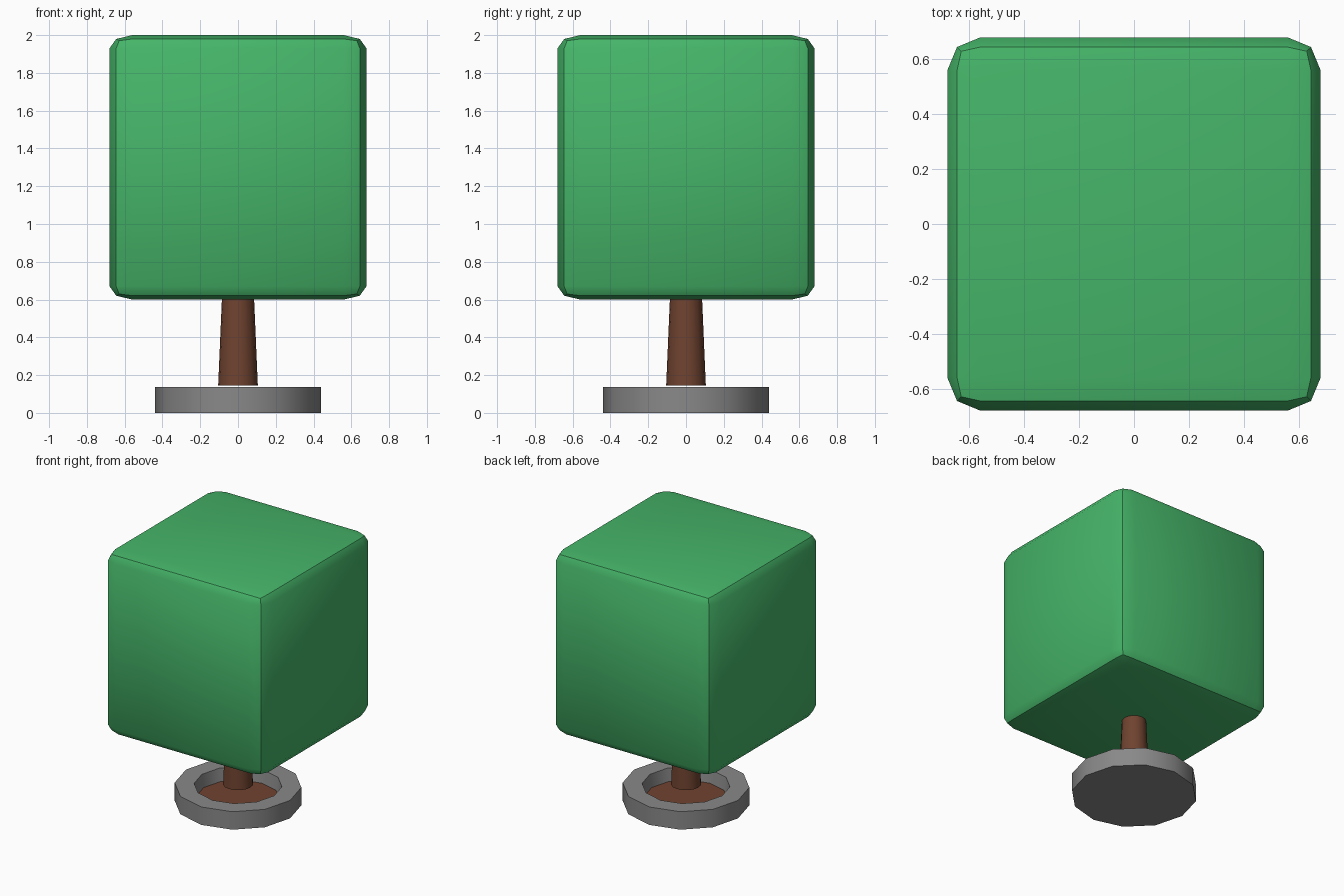
import bpy, bmesh, math
from mathutils import Matrix

if "Cube" in bpy.data.objects:
    bpy.data.objects.remove(bpy.data.objects["Cube"])


def material(name, rgb):
    m = bpy.data.materials.new(name)
    m.diffuse_color = (*rgb, 1)
    m.use_nodes = True
    m.node_tree.nodes["Principled BSDF"].inputs["Base Color"].default_value = m.diffuse_color
    return m


leaf = material("leaf green", (0.06, 0.46, 0.14))
bark = material("bark brown", (0.16, 0.056, 0.029))
stone = material("stone grey", (0.25, 0.25, 0.25))


def finish(bm, name, mat):
    bmesh.ops.recalc_face_normals(bm, faces=bm.faces)
    me = bpy.data.meshes.new(name)
    bm.to_mesh(me)
    bm.free()
    me.materials.append(mat)
    ob = bpy.data.objects.new(name, me)
    bpy.context.collection.objects.link(ob)
    bpy.ops.object.select_all(action='DESELECT')
    bpy.context.view_layer.objects.active = ob
    ob.select_set(True)
    bpy.ops.object.shade_smooth_by_angle(angle=math.radians(38))
    return ob


def lathe(name, mat, profile, sides=12):
    """Closed solid from rings of (radius, z), capped at both ends."""
    bm = bmesh.new()
    rings = [[bm.verts.new((r * math.cos(a), r * math.sin(a), z))
              for a in (2 * math.pi * i / sides for i in range(sides))]
             for r, z in profile]
    for lo, hi in zip(rings, rings[1:]):
        for i in range(sides):
            j = (i + 1) % sides
            bm.faces.new((lo[i], lo[j], hi[j], hi[i]))
    bm.faces.new(rings[0][::-1])
    bm.faces.new(rings[-1])
    return finish(bm, name, mat)


# Foliage block: two-step rounded box, with rounding flattened in z
ZS = 0.07 / 0.12
bm = bmesh.new()
bmesh.ops.create_cube(bm, size=1, matrix=Matrix.Diagonal((1.36, 1.36, 1.4 / ZS, 1)))
bmesh.ops.bevel(bm, geom=bm.edges[:], offset=0.12, offset_type='OFFSET',
                segments=2, profile=0.5, affect='EDGES')
bmesh.ops.transform(bm, verts=bm.verts,
                    matrix=Matrix.Translation((0, 0, 1.3)) @ Matrix.Diagonal((1, 1, ZS, 1)))
finish(bm, "foliage", leaf)

# Tapered trunk
lathe("trunk", bark, [(0.105, 0.146), (0.081, 0.7)], 16)

# Shallow dish with a recessed floor, its floor covered by soil
lathe("dish", stone, [(0.44, 0), (0.44, 0.137), (0.305, 0.137), (0.29, 0.03)])
lathe("soil", bark, [(0.289, 0.031), (0.29, 0.04)])
